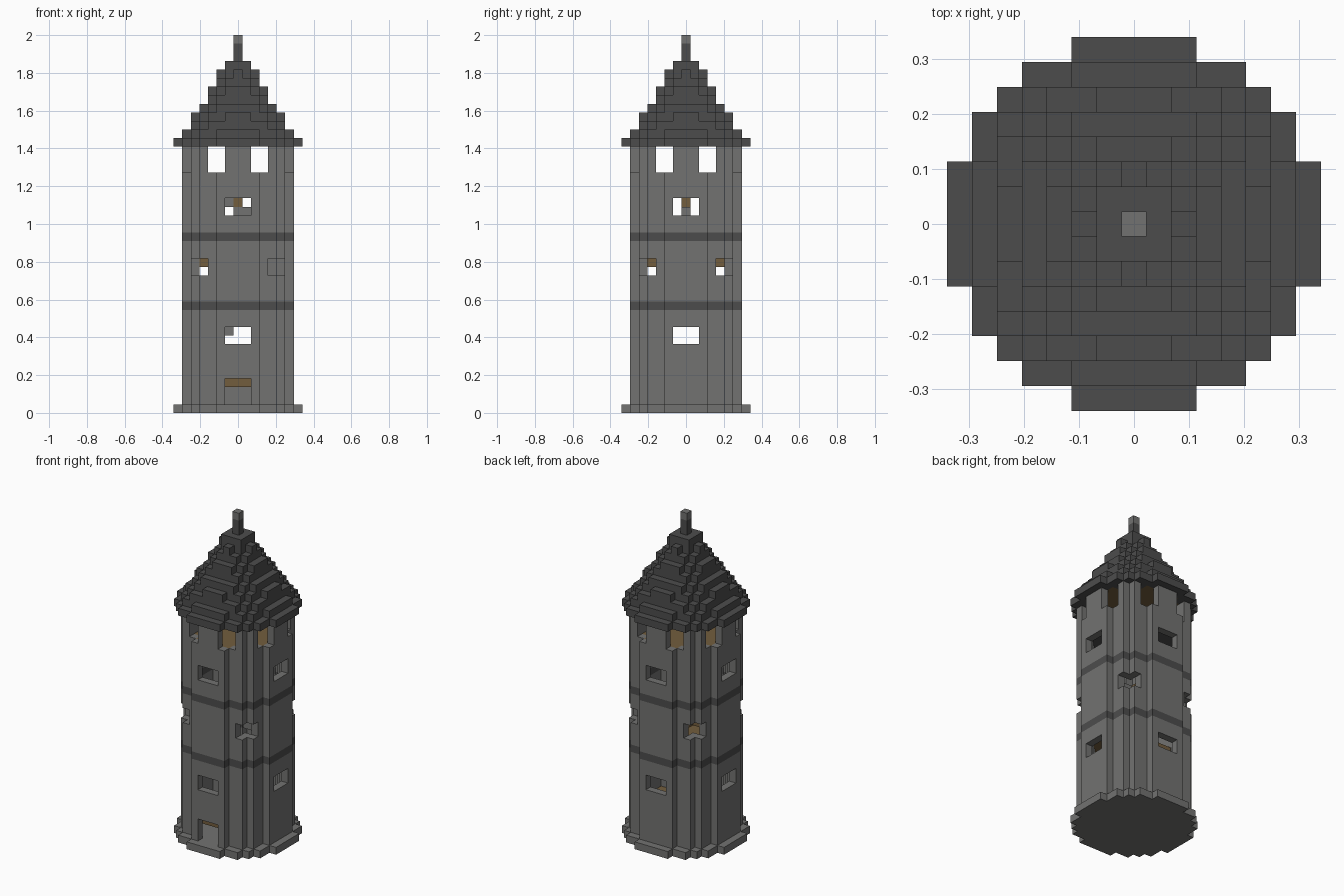
import bpy
import bmesh
from mathutils import Vector

VOX = 2 / 44          # edge length of one block
SPAN = range(-7, 8)

cube = bpy.data.objects.get("Cube")
if cube:
    bpy.data.objects.remove(cube, do_unlink=True)


def material(name, color):
    mat = bpy.data.materials.new(name)
    mat.use_nodes = True
    rgba = (*color, 1)
    mat.diffuse_color = rgba
    mat.node_tree.nodes["Principled BSDF"].inputs["Base Color"].default_value = rgba
    return mat


STONE = material("grey stone", (0.17, 0.17, 0.165))
SLATE = material("dark slate", (0.073, 0.073, 0.073))
WOOD = material("brown wood", (0.17, 0.11, 0.048))


def disc(limit, layers, hole=-1):
    """Blocks whose squared distance from the axis is in (hole, limit]."""
    return {(i, j, k) for i in SPAN for j in SPAN for k in layers
            if hole < i * i + j * j <= limit}


def build(name, cells, mats, paint=None):
    """Make a mesh from the outer faces of a set of blocks."""
    bm = bmesh.new()
    verts = {}

    def vert(p):
        key = tuple(round(c * 2) for c in p)
        if key not in verts:
            verts[key] = bm.verts.new((p[0] * VOX, p[1] * VOX, p[2] * VOX))
        return verts[key]

    for cell in sorted(cells):
        centre = Vector(cell) + Vector((0, 0, 0.5))
        for axis in range(3):
            for sign in (-1, 1):
                n = Vector((0, 0, 0))
                n[axis] = sign
                if tuple(int(c + d) for c, d in zip(cell, n)) in cells:
                    continue
                u = Vector((n.y, n.z, n.x))
                v = n.cross(u)
                mid = centre + n / 2
                corners = [mid + (a * u + b * v) / 2
                           for a, b in ((-1, -1), (1, -1), (1, 1), (-1, 1))]
                face = bm.faces.new([vert(p) for p in corners])
                if paint:
                    face.material_index = paint(cell, n)
    mesh = bpy.data.meshes.new(name)
    bm.to_mesh(mesh)
    bm.free()
    for mat in mats:
        mesh.materials.append(mat)
    obj = bpy.data.objects.new(name, mesh)
    bpy.context.collection.objects.link(obj)
    return obj


def is_opening(cell):
    """Doors and windows cut through the wall."""
    i, j, k = cell
    small, big = sorted((abs(i), abs(j)))
    if k in (1, 2, 3):
        return abs(i) <= 1 and j < 0            # front door
    if k in (8, 9, 23, 24):
        return small <= 1                       # wide windows on four sides
    if k in (16, 17):
        return small >= 4                       # corner windows
    if k in (28, 29, 30):
        return small in (2, 3) and big > 4      # lookout openings
    return False


# Plinth and round wall with two flush dark courses
build("plinth", disc(56, [0]), [STONE])
BANDS = (12, 20)
wall = {c for c in disc(42, range(1, 31), hole=30) if not is_opening(c)}
build("tower_wall", {c for c in wall if c[2] not in BANDS}, [STONE])
for label, layer in zip(("lower", "upper"), BANDS):
    build(label + "_band", {c for c in wall if c[2] == layer}, [SLATE])

# Stepped cone roof; its underside inside the wall is a wooden ceiling
ROOF = (56, 42, 34, 27, 20, 15, 10, 7, 4, 2)
roof = set()
for step, limit in enumerate(ROOF):
    roof |= disc(limit, [31 + step])


def ceiling(cell, n):
    return int(n.z < 0 and cell[0] ** 2 + cell[1] ** 2 <= 30)


build("roof", roof, [SLATE, WOOD], ceiling)

# Finial
build("finial_post", disc(0, [41, 42]), [SLATE])
build("finial_tip", disc(0, [43]), [STONE])

# Floors and landings inside
build("entrance_landing", {c for c in disc(30, [3]) if c[1] <= 0}, [WOOD])
build("first_floor", {c for c in disc(30, [12]) if c[1] <= 0}, [WOOD])
build("corner_landing", {c for c in disc(30, [17], hole=8) if c[0] < 3}, [WOOD])
build("lookout_floor", disc(30, [26, 27]), [SLATE, WOOD],
      lambda cell, n: int(cell[2] == 27))

# Stone steps inside
steps = {(-1, -3, 9), (-1, -2, 9)}
steps |= {(i, j, k) for i in (3, 4) for j in (-2, -1, 0, 1, 2) for k in (16, 17)}
steps |= {(0, 0, 23), (1, 0, 23), (-1, 0, 24)}
build("stone_steps", steps, [STONE])
build("wooden_step", {(0, 0, 24)}, [WOOD])
